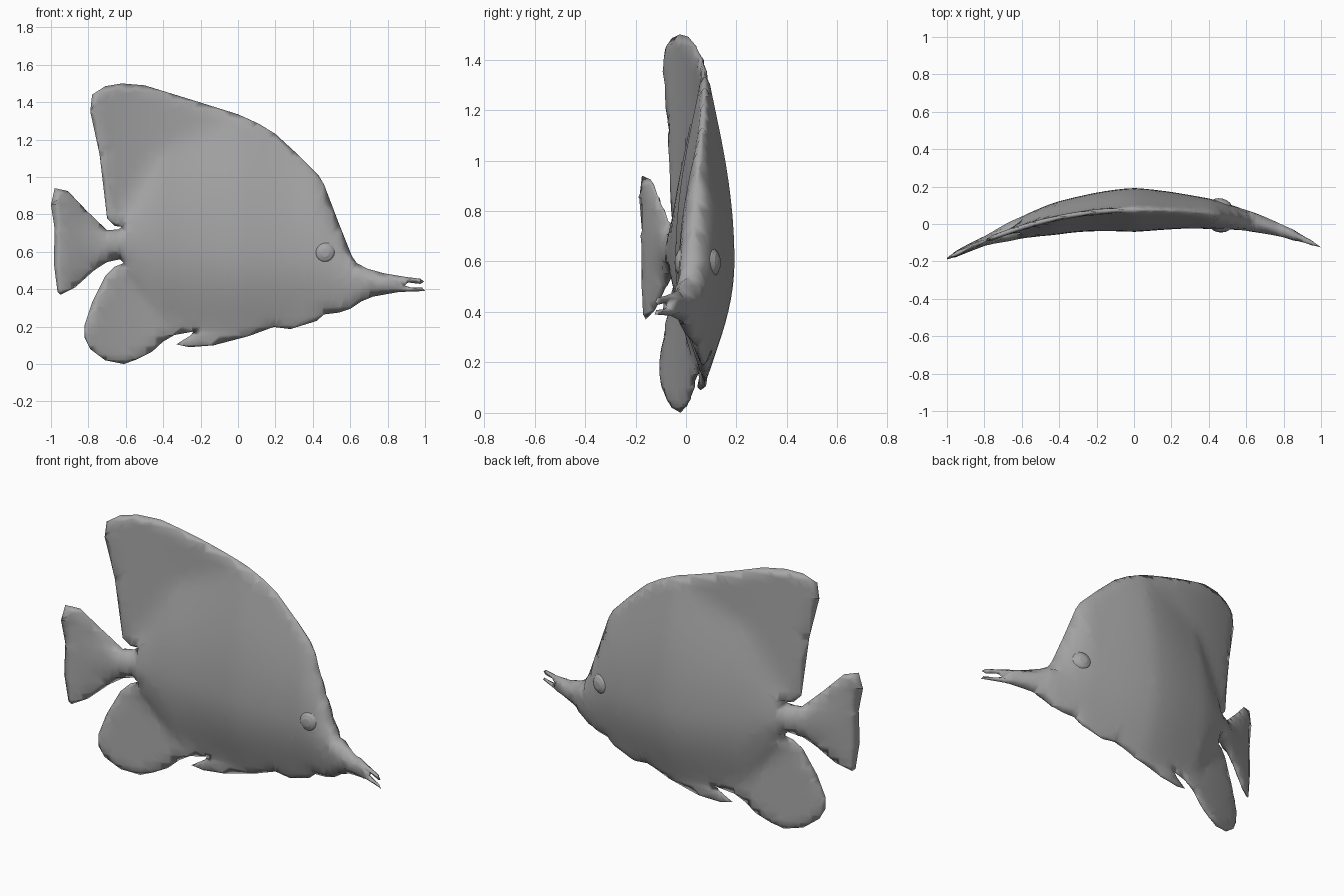
import bpy, bmesh, math
from mathutils import Vector
from mathutils.geometry import intersect_point_line

if "Cube" in bpy.data.objects:
    bpy.data.objects.remove(bpy.data.objects["Cube"])

# Side silhouette (x, z), clockwise from the dorsal fin tip
OUTLINE = [
    # dorsal fin, back and forehead
    (-.78, 1.44), (-.71, 1.485), (-.62, 1.5), (-.5, 1.49), (-.24, 1.41), (0, 1.335),
    (.11, 1.285), (.2, 1.23), (.32, 1.12), (.43, 1.01), (.46, .96), (.54, .75), (.61, .575),
    # snout and open mouth
    (.635, .54), (.69, .51), (.78, .485), (.9, .465), (.975, .456), (.995, .44), (.975, .428),
    (.91, .436), (.89, .42), (.92, .41), (.985, .408), (1, .39), (.86, .385), (.72, .36),
    # throat, belly and pelvic fin
    (.66, .335), (.6, .295), (.54, .275), (.46, .265), (.42, .23), (.28, .187), (.19, .198),
    (.06, .15), (-.13, .1), (-.26, .09), (-.33, .105), (-.25, .155), (-.24, .173),
    # anal fin
    (-.34, .155), (-.4, .12), (-.46, .065), (-.54, .025), (-.61, 0), (-.71, .02), (-.79, .08),
    (-.82, .14), (-.82, .21), (-.78, .33), (-.71, .47), (-.66, .52), (-.61, .54),
    # tail
    (-.63, .56), (-.7, .545), (-.77, .5), (-.87, .41), (-.95, .37), (-.965, .385), (-.985, .54),
    (-.98, .72), (-1, .85), (-.98, .94), (-.91, .925), (-.81, .82), (-.7, .715), (-.64, .72),
    # rear edge of the dorsal fin
    (-.62, .733), (-.66, .738), (-.7, .78), (-.74, 1.12), (-.79, 1.35)]

# Body bulge stations: x, half thickness, centre z, reach up, reach down
STATIONS = [(-1.01, 0, .65, .3, .3), (-.8, .012, .64, .12, .12), (-.65, .04, .635, .14, .14),
            (-.4, .075, .62, .55, .4), (0, .103, .6, .75, .46), (.4, .068, .58, .5, .36),
            (.6, .042, .47, .2, .2), (.8, .02, .43, .1, .1), (1.01, 0, .42, .1, .1)]


def bend(x):
    return .075 - (.2 * x ** 2.5 if x > 0 else .26 * x * x)


def half_thickness(x, z):
    for a, b in zip(STATIONS, STATIONS[1:]):
        if x <= b[0]:
            f = (x - a[0]) / (b[0] - a[0])
            f = f * f * (3 - 2 * f) * .4 + f * .6
            bulge, zc, up, down = (p + (q - p) * f for p, q in zip(a[1:], b[1:]))
            break
    r = (z - zc) / (up if z > zc else down)
    return .014 + bulge * max(0, 1 - r * r) ** 1.3


def edge_distance(p):
    best = 9
    for a, b in EDGES:
        q, f = intersect_point_line(p, a, b)
        q = a if f < 0 else b if f > 1 else q
        best = min(best, (p - q).length)
    return best


pts = [Vector((x, 0, z)) for x, z in OUTLINE]
EDGES = list(zip(pts, pts[1:] + pts[:1]))
grey = bpy.data.materials.new("dark_grey")
grey.diffuse_color = (.38, .38, .38, 1)
grey.use_nodes = True
grey.node_tree.nodes["Principled BSDF"].inputs["Base Color"].default_value = grey.diffuse_color

# Flat silhouette with a narrow rim, cut into a grid
bm = bmesh.new()
bm.faces.new([bm.verts.new(p) for p in pts])
bm.normal_update()
bmesh.ops.inset_region(bm, faces=bm.faces[:], thickness=.008, use_even_offset=True)
bm.normal_update()
bmesh.ops.triangulate(bm, faces=bm.faces[:])
for axis, lo, n in ((Vector((1, 0, 0)), -1, 40), (Vector((0, 0, 1)), 0, 30)):
    for i in range(1, n):
        bmesh.ops.bisect_plane(bm, geom=bm.verts[:] + bm.edges[:] + bm.faces[:],
                               plane_co=axis * (lo + i * .05 + .003), plane_no=axis, dist=1e-5)

# Puff both sides out, then bend the whole fish
rim = {v: v.is_boundary for v in bm.verts}
other = bmesh.ops.duplicate(bm, geom=bm.verts[:] + bm.edges[:] + bm.faces[:])["geom"]
far = {v for v in other if isinstance(v, bmesh.types.BMVert)}
for v in bm.verts:
    f = 0 if v.is_boundary else min(1, edge_distance(v.co) / .035)
    t = half_thickness(v.co.x, v.co.z) * math.sqrt(max(0, 1 - (1 - f) ** 2))
    v.co.y = bend(v.co.x) + (t if v in far else -t)
bmesh.ops.remove_doubles(bm, verts=bm.verts[:], dist=1e-4)
bmesh.ops.recalc_face_normals(bm, faces=bm.faces[:])
mesh = bpy.data.meshes.new("fish_body")
bm.to_mesh(mesh)
bm.free()
body = bpy.data.objects.new("fish_body", mesh)
bpy.context.collection.objects.link(body)
mesh.materials.append(grey)
for p in mesh.polygons:
    p.use_smooth = True

# Domed eyes on both sides
for side, name in ((-1, "eye_front"), (1, "eye_back")):
    bpy.ops.mesh.primitive_uv_sphere_add(segments=16, ring_count=8, radius=.06)
    eye = bpy.context.object
    eye.name = name
    eye.scale = (1, 1, .65)
    eye.rotation_euler = (math.pi / 2, 0, -side * .12 - .13)
    eye.location = (.465, bend(.465) + side * .052, .595)
    eye.data.materials.append(grey)
    bpy.ops.object.shade_smooth_by_angle(angle=math.radians(20))
